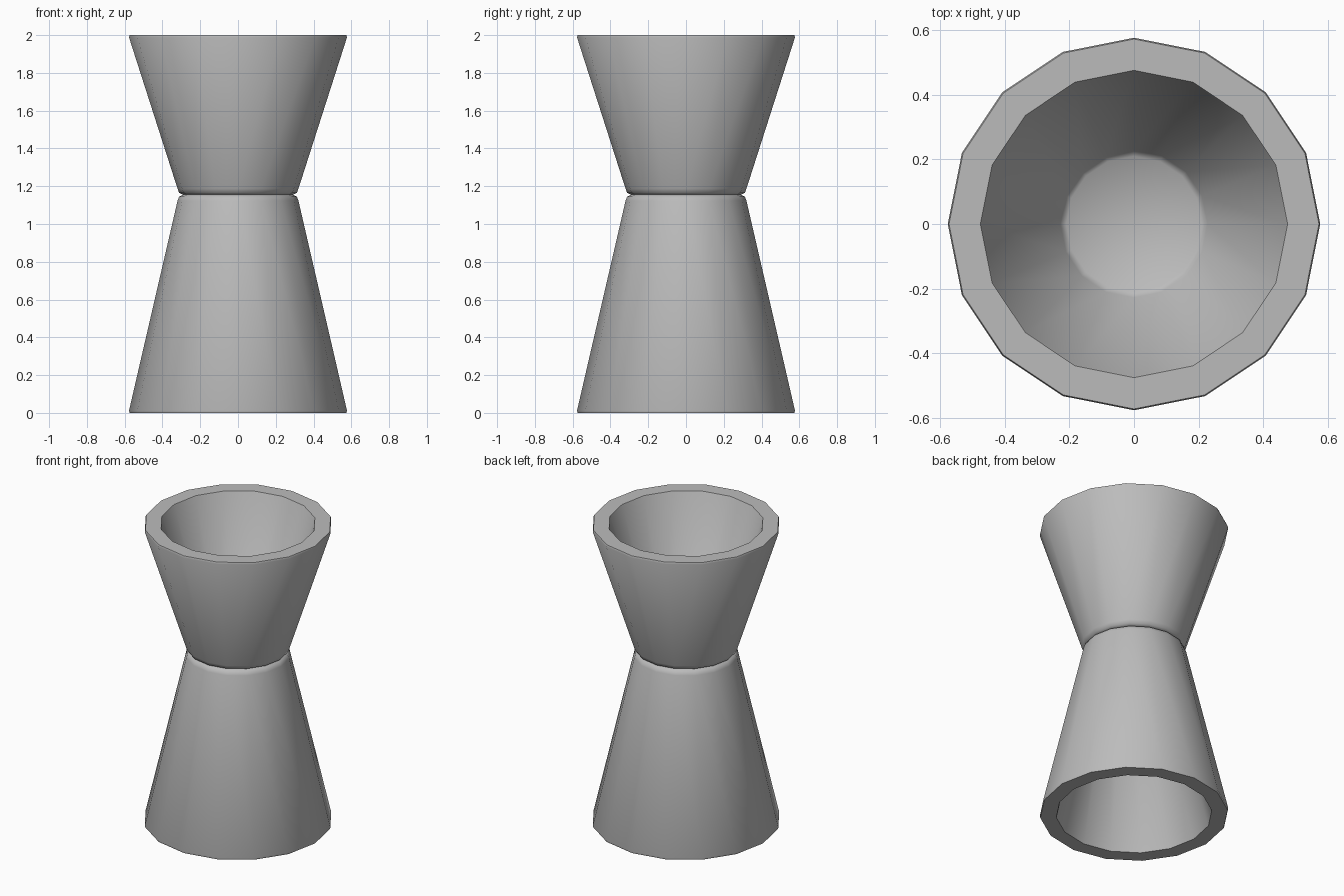
import bpy
import bmesh
import math

if "Cube" in bpy.data.objects:
    bpy.data.objects.remove(bpy.data.objects["Cube"], do_unlink=True)

SIDES = 16

steel = bpy.data.materials.new("brushed_steel")
steel.use_nodes = True
colour = (0.5, 0.5, 0.5, 1)
steel.diffuse_color = colour
steel.node_tree.nodes["Principled BSDF"].inputs["Base Color"].default_value = colour


def lathe(name, profile):
    """Spin a radius/height profile around z; ends at radius zero become fans."""
    bm = bmesh.new()
    verts = [bm.verts.new((r, 0, z)) for r, z in profile]
    edges = [bm.edges.new(pair) for pair in zip(verts, verts[1:])]
    bmesh.ops.spin(bm, geom=verts + edges, cent=(0, 0, 0), axis=(0, 0, 1),
                   angle=math.tau, steps=SIDES, use_merge=True)
    bmesh.ops.remove_doubles(bm, verts=bm.verts, dist=0.0001)
    bmesh.ops.recalc_face_normals(bm, faces=bm.faces)
    mesh = bpy.data.meshes.new(name)
    bm.to_mesh(mesh)
    bm.free()
    obj = bpy.data.objects.new(name, mesh)
    bpy.context.collection.objects.link(obj)
    mesh.materials.append(steel)
    bpy.ops.object.select_all(action='DESELECT')
    obj.select_set(True)
    bpy.context.view_layer.objects.active = obj
    bpy.ops.object.shade_smooth_by_angle(angle=math.radians(50))
    return obj


def cup(name, rim_z, shoulder_z, waist_z, floor_z):
    """One hollow flared cup with softened rim, shoulder and floor."""
    up = 1 if rim_z > waist_z else -1
    lathe(name, [
        (0, waist_z), (0.29, waist_z), (0.312, shoulder_z - up * 0.012),
        (0.32, shoulder_z + up * 0.01),
        (0.577, rim_z - up * 0.012), (0.573, rim_z),
        (0.476, rim_z), (0.472, rim_z - up * 0.008),
        (0.228, floor_z + up * 0.015), (0.21, floor_z), (0, floor_z),
    ])


# Shorter cup above, taller cup below, meeting at the grooved waist
cup("upper_cup", 2.0, 1.177, 1.155, 1.22)
cup("lower_cup", 0.0, 1.133, 1.155, 1.09)
